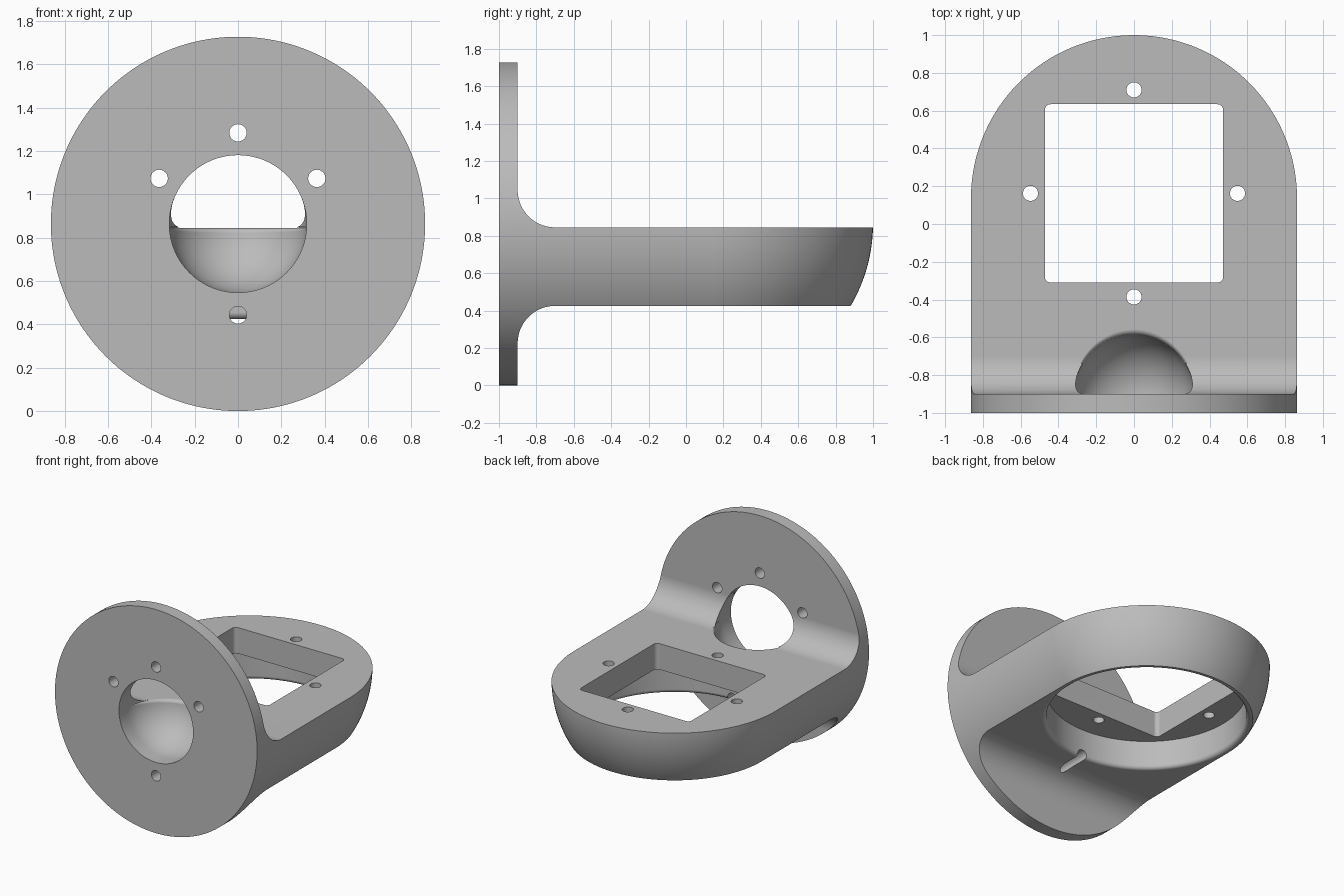
import bpy, bmesh
from math import sin, cos, pi, radians, sqrt
from mathutils import Matrix, Vector

if "Cube" in bpy.data.objects:
    bpy.data.objects.remove(bpy.data.objects["Cube"], do_unlink=True)

R = 0.8635            # outer radius, also height of the plate centre
END_Y = 1 - R         # centre of the rounded arm end
TOP, BOTTOM = 0.845, 0.425
BORE = 0.317
INNER = -0.9          # inner face of the plate
SOFT = 0.03           # small edge rounding

grey = bpy.data.materials.new("plain grey")
grey.use_nodes = True
grey.diffuse_color = (0.5, 0.5, 0.5, 1)
grey.node_tree.nodes["Principled BSDF"].inputs["Base Color"].default_value = (0.5, 0.5, 0.5, 1)


def finish(name, bm):
    bmesh.ops.remove_doubles(bm, verts=bm.verts, dist=1e-5)
    bmesh.ops.recalc_face_normals(bm, faces=bm.faces)
    mesh = bpy.data.meshes.new(name)
    bm.to_mesh(mesh)
    bm.free()
    mesh.materials.append(grey)
    obj = bpy.data.objects.new(name, mesh)
    bpy.context.collection.objects.link(obj)
    return obj


def lathe(name, profile, loc, along_y=False, sides=128):
    """Revolve (radius, height, shift) rings; shift slides a ring sideways in y."""
    bm = bmesh.new()
    turn = Matrix.Rotation(-pi / 2, 3, 'X') if along_y else Matrix.Identity(3)
    rings = []
    for r, h, *shift in profile:
        s = shift[0] if shift else 0
        angles = [2 * pi * i / sides for i in range(sides)]
        pts = [Vector((r * cos(a), r * sin(a) + s, h)) for a in angles]
        if r == 0:
            rings.append([bm.verts.new(turn @ pts[0] + Vector(loc))] * sides)
        else:
            rings.append([bm.verts.new(turn @ p + Vector(loc)) for p in pts])
    for a, b in zip(rings, rings[1:]):
        for i in range(sides):
            j = (i + 1) % sides
            bm.faces.new(dict.fromkeys((a[i], a[j], b[j], b[i])))
    return finish(name, bm)


def prism(name, points, depth):
    bm = bmesh.new()
    face = bm.faces.new([bm.verts.new(p) for p in points])
    new = bmesh.ops.extrude_face_region(bm, geom=[face])["geom"]
    bmesh.ops.translate(bm, vec=depth, verts=[v for v in new if isinstance(v, bmesh.types.BMVert)])
    return finish(name, bm)


def arc(cx, cy, r, start, end, steps=24):
    angles = [radians(start + (end - start) * i / steps) for i in range(steps + 1)]
    return [(cx + r * cos(a), cy + r * sin(a)) for a in angles]


def rod(name, loc, length, along_y):
    r = 0.04
    return lathe(name, [(0, 0), (r, 0), (r, length), (0, length)], loc, along_y, 40)


# Outer envelope: a disc-ended cylinder with a domed far end
bracket = lathe("mounting_bracket", [(0, -1), (R, -1)] + arc(0, END_Y, R, 0, 90, 40)[:-1] + [(0, 1)],
                (0, 0, R), True, 160)

# Side outline: upright plate, filleted arm
f = 0.2
outline = [(-1.1, -0.1), (INNER, -0.1)]
outline += arc(INNER + f, BOTTOM - f, f, 180, 90)
outline += [(1.1, BOTTOM), (1.1, TOP)]
outline += arc(INNER + f, TOP + f, f, 270, 180)
outline += [(INNER, 1.9), (-1.1, 1.9)]
side_outline = prism("side_outline", [(-1, y, z) for y, z in outline], (2, 0, 0))

# Round-ended bore through the plate, with a softened rim on the arm
cutters = [lathe("bore", [(0, -1.1), (BORE, -1.1)] + arc(0, INNER, BORE, 0, 90, 32)[:-1]
                 + [(0, INNER + BORE)], (0, 0, R), True)]
steps = [pi / 2 * i / 8 for i in range(9)]
lip = BORE - 0.004
rim = [(lip, TOP - SOFT + SOFT * sin(t), SOFT * (1 - cos(t))) for t in steps]
cutters.append(lathe("bore_rim", [(0, TOP - SOFT)] + rim + [(lip, TOP + 0.004, SOFT), (0, TOP + 0.004, SOFT)],
                     (0, INNER, 0)))

# Round pocket under the arm
p, floor = 0.70, 0.645
wall = [(p + SOFT * (1 - cos(t)), BOTTOM + SOFT - SOFT * sin(t)) for t in steps]
cutters.append(lathe("pocket", [(0, floor), (p, floor)] + wall + [(p + SOFT, 0.4), (0, 0.4)],
                     (0, END_Y, 0)))

# Square window with small corner radii
half, c, mid = 0.472, 0.03, 0.162
square = []
for k, (sx, sy) in enumerate([(1, 1), (-1, 1), (-1, -1), (1, -1)]):
    square += arc(sx * (half - c), mid + sy * (half - c), c, 90 * k, 90 * k + 90, 8)
cutters.append(prism("window", [(x, y, 0.5) for x, y in square], (0, 0, 0.5)))

# Screw holes in the arm and in the plate; the lowest one runs on as a groove
for k in range(4):
    a = k * pi / 2
    cutters.append(rod("arm_hole", (0.548 * cos(a), mid + 0.548 * sin(a), 0.5), 0.5, False))
for deg in (30, 90, 150, 270):
    a = radians(deg)
    cutters.append(rod("plate_hole", (0.42 * cos(a), -1.1, R + 0.42 * sin(a)), 0.7, True))

# Carve the solid and drop the helpers
bpy.ops.object.select_all(action='DESELECT')
bpy.context.view_layer.objects.active = bracket
bracket.select_set(True)
for tool in [side_outline] + cutters:
    tool.hide_render = True
    mod = bracket.modifiers.new(tool.name, 'BOOLEAN')
    mod.operation = 'INTERSECT' if tool is side_outline else 'DIFFERENCE'
    mod.solver = 'EXACT'
    mod.object = tool
    bpy.ops.object.modifier_apply(modifier=mod.name)
    bpy.data.objects.remove(tool, do_unlink=True)

bpy.ops.object.shade_smooth_by_angle(angle=radians(30))
weighted = bracket.modifiers.new("even_shading", 'WEIGHTED_NORMAL')
weighted.keep_sharp = True
